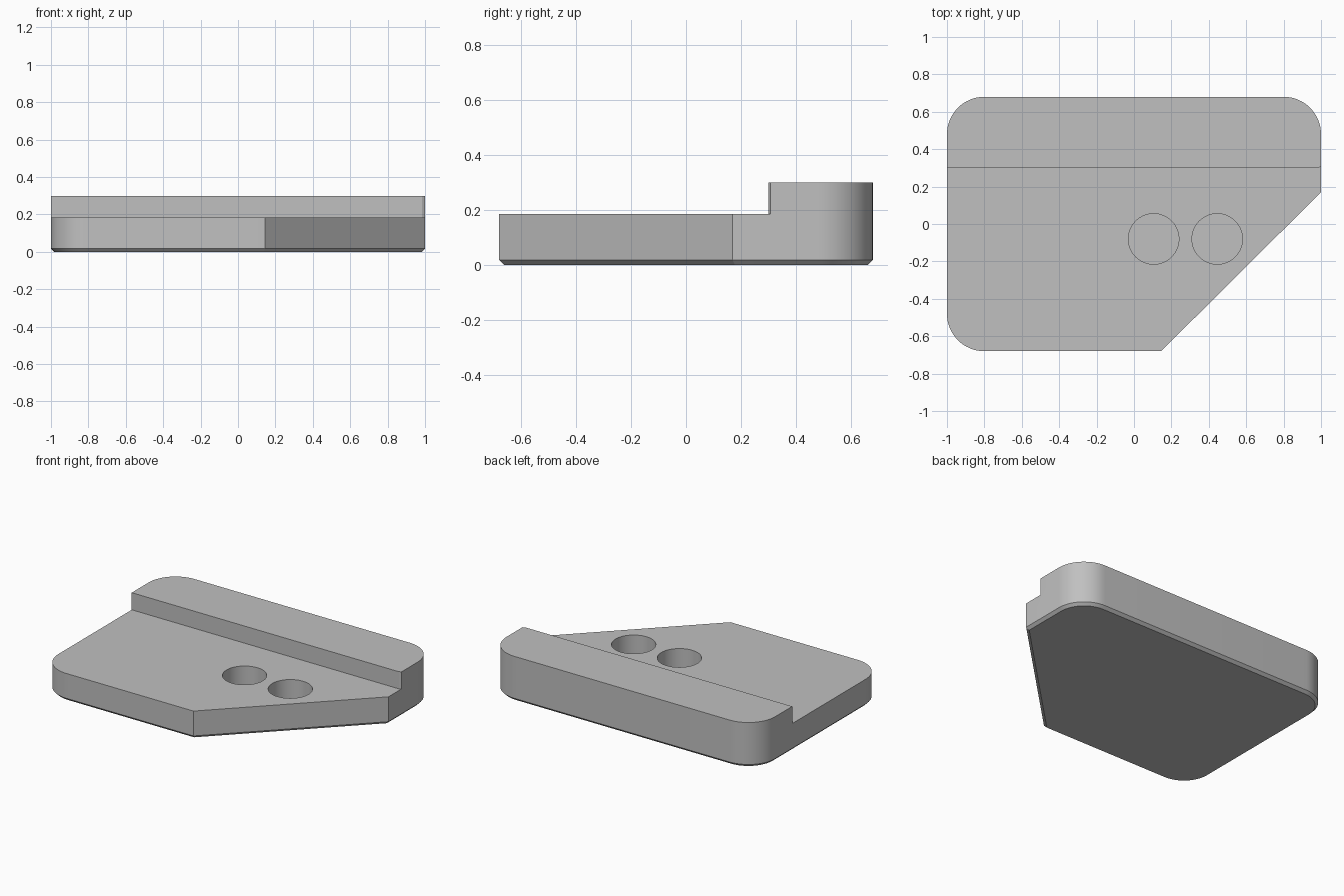
import bpy, bmesh
from math import cos, sin, pi

cube = bpy.data.objects.get("Cube")
if cube:
    bpy.data.objects.remove(cube, do_unlink=True)

grey = bpy.data.materials.new("plain grey")
grey.use_nodes = True
colour = (0.53, 0.53, 0.53, 1)
grey.diffuse_color = colour
grey.node_tree.nodes["Principled BSDF"].inputs["Base Color"].default_value = colour


def arc(cx, cy, r, start, end, steps):
    return [(cx + r * cos(start + (end - start) * i / steps),
             cy + r * sin(start + (end - start) * i / steps)) for i in range(steps + 1)]


def prism(name, outline, bottom, top, chamfer=0):
    """Extrude a counter-clockwise outline, optionally chamfering its bottom rim."""
    bm = bmesh.new()
    face = bm.faces.new([bm.verts.new((x, y, bottom)) for x, y in outline])
    solid = bmesh.ops.extrude_face_region(bm, geom=[face], use_keep_orig=True)
    moved = [g for g in solid["geom"] if isinstance(g, bmesh.types.BMVert)]
    bmesh.ops.translate(bm, vec=(0, 0, top - bottom), verts=moved)
    bmesh.ops.recalc_face_normals(bm, faces=bm.faces)
    if chamfer:
        rim = [e for e in bm.edges if all(v.co.z < bottom + 0.001 for v in e.verts)]
        bmesh.ops.bevel(bm, geom=rim, offset=chamfer, segments=1, affect='EDGES')
    mesh = bpy.data.meshes.new(name)
    bm.to_mesh(mesh)
    bm.free()
    mesh.materials.append(grey)
    obj = bpy.data.objects.new(name, mesh)
    bpy.context.collection.objects.link(obj)
    return obj


# Plate: three rounded corners and one diagonal corner
W, D, R = 1.0, 0.68, 0.2
outline = [(0.145, -D), (W, 0.17)]
outline += arc(W - R, D - R, R, 0, pi / 2, 16)
outline += arc(R - W, D - R, R, pi / 2, pi, 16)
outline += arc(R - W, R - D, R, pi, 1.5 * pi, 16)
plate = prism("stepped_plate", outline, 0, 0.3, chamfer=0.018)

# Cutters: the lowered front shelf and two blind round pockets
cutters = [prism("shelf_cutter", [(-1.2, -1), (1.2, -1), (1.2, 0.415),
                                  (0.985, 0.3), (-1.2, 0.3)], 0.185, 0.5)]
for x in (0.105, 0.445):
    cutters.append(prism("pocket_cutter", arc(x, -0.08, 0.135, 0, 2 * pi, 64)[:-1], 0.05, 0.4))

bpy.ops.object.select_all(action='DESELECT')
bpy.context.view_layer.objects.active = plate
plate.select_set(True)
for cutter in cutters:
    cutter.hide_render = True
    cut = plate.modifiers.new("cut", 'BOOLEAN')
    cut.operation = 'DIFFERENCE'
    cut.solver = 'EXACT'
    cut.object = cutter
    bpy.ops.object.modifier_apply(modifier=cut.name)
    bpy.data.objects.remove(cutter, do_unlink=True)

# Smooth the rounded walls, keep the edges sharp
bpy.ops.object.shade_smooth_by_angle(angle=pi / 9)
